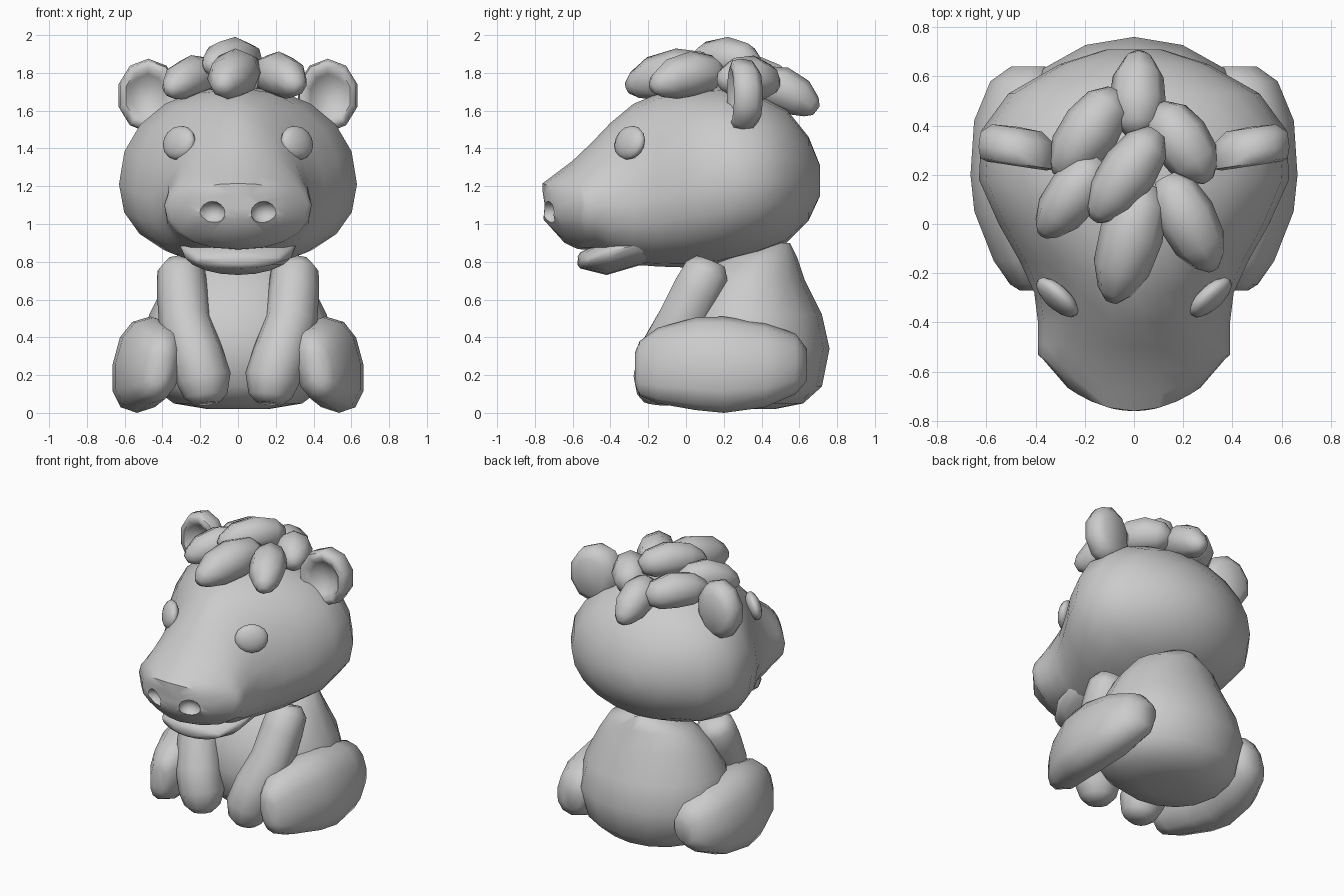
import bpy, bmesh, math
from mathutils import Vector, Matrix

if "Cube" in bpy.data.objects:
    bpy.data.objects.remove(bpy.data.objects["Cube"])

grey = bpy.data.materials.new("soft_grey")
grey.diffuse_color = (0.6, 0.6, 0.6, 1)
grey.use_nodes = True
grey.node_tree.nodes["Principled BSDF"].inputs["Base Color"].default_value = grey.diffuse_color


def finish(name, bm):
    bmesh.ops.recalc_face_normals(bm, faces=bm.faces)
    me = bpy.data.meshes.new(name)
    bm.to_mesh(me)
    bm.free()
    me.materials.append(grey)
    ob = bpy.data.objects.new(name, me)
    bpy.context.collection.objects.link(ob)
    return ob


def smooth(ob, angle=60):
    bpy.ops.object.select_all(action='DESELECT')
    ob.select_set(True)
    bpy.context.view_layer.objects.active = ob
    bpy.ops.object.shade_smooth_by_angle(angle=math.radians(angle))


def loft(name, rings):
    """Skin a list of equal-length point rings and cap both ends."""
    bm = bmesh.new()
    rows = [[bm.verts.new(p) for p in r] for r in rings]
    n = len(rows[0])
    for a, b in zip(rows, rows[1:]):
        for i in range(n):
            j = (i + 1) % n
            bm.faces.new((a[i], a[j], b[j], b[i]))
    bm.faces.new(rows[0])
    bm.faces.new(rows[-1])
    return finish(name, bm)


def section(y, w, top, mid, bot, nu=2.0, nl=2.0, bow=0.0, slant=0.0, xc=0.0, sides=20):
    """Cross-section facing y; bow sweeps the sides back, slant the underside."""
    pts = []
    for i in range(sides):
        a = 2 * math.pi * i / sides
        c, s = math.cos(a), math.sin(a)
        n, h = (nu, top - mid) if s > 0 else (nl, mid - bot)
        x = w * math.copysign(abs(c) ** (2 / n), c)
        z = mid + h * math.copysign(abs(s) ** (2 / n), s)
        pts.append(Vector((xc + x, y + bow * x * x + slant * max(0, 1.03 - z), z)))
    return pts


def tube(name, path, sides=10, ref=(1, 0, 0)):
    """Tube through (point, radius) stations."""
    pts = [Vector(p) for p, r in path]
    rings = []
    for i, (p, r) in enumerate(path):
        d = (pts[min(i + 1, len(pts) - 1)] - pts[max(i - 1, 0)]).normalized()
        u = Vector(ref)
        u = (u - d * u.dot(d)).normalized()
        v = d.cross(u)
        rings.append([pts[i] + r * (u * math.cos(a) + v * math.sin(a))
                      for a in (2 * math.pi * k / sides for k in range(sides))])
    return loft(name, rings)


def ball(name, loc, scale, rot=None, u=12, v=8):
    bm = bmesh.new()
    m = Matrix.Translation(loc) @ (rot or Matrix()) @ Matrix.Diagonal((*scale, 1))
    bmesh.ops.create_uvsphere(bm, u_segments=u, v_segments=v, radius=1, matrix=m)
    return finish(name, bm)


# Head with a blunt, undercut snout and narrow bridge
head = loft("head", [section(*r) for r in (
    (-.76, .10, 1.17, 1.10, 1.02, 2.2, 2.0, 1.3, .9),
    (-.76, .27, 1.215, 1.10, .90, 2.4, 2.0, 1.3, .9),
    (-.70, .37, 1.26, 1.10, .87, 2.0, 2.1, 1.1, .75),
    (-.60, .39, 1.335, 1.10, .865, 1.75, 2.2, .45, .3),
    (-.50, .39, 1.43, 1.10, .865, 1.65, 2.3, .1, .1),
    (-.40, .39, 1.535, 1.10, .815, 1.65, 2.3),
    (-.28, .405, 1.635, 1.10, .785, 1.75, 2.2),
    (-.15, .465, 1.69, 1.13, .775, 1.95, 2.2),
    (0, .55, 1.72, 1.17, .77, 2.1, 2.2),
    (.18, .63, 1.73, 1.21, .79, 2.15, 2.25),
    (.38, .62, 1.69, 1.22, .84, 2.15, 2.2),
    (.53, .51, 1.61, 1.23, .90, 2.1, 2.1),
    (.65, .30, 1.46, 1.23, 1.02),
    (.71, .11, 1.31, 1.23, 1.15))])

# Nostril hollows
for s in (-1, 1):
    cut = ball("nostril_cutter", (s * .14, -.735, 1.06), (.075, .065, .06))
    cut.hide_render = True
    mod = head.modifiers.new("nostril", 'BOOLEAN')
    mod.operation, mod.solver, mod.object = 'DIFFERENCE', 'EXACT', cut
    bpy.context.view_layer.objects.active = head
    bpy.ops.object.modifier_apply(modifier=mod.name)
    bpy.data.objects.remove(cut)
smooth(head, 50)

# Lower jaw closing the mouth behind a small front gap
smooth(loft("lower_jaw", [section(*r) for r in (
    (-.575, .10, .825, .81, .785, 2, 2, .9),
    (-.56, .22, .85, .81, .765, 2, 2, .9),
    (-.42, .295, .92, .86, .73, 2, 2, .3),
    (-.25, .31, .92, .89, .78),
    (-.08, .25, .92, .88, .80))]))

# Pear-shaped body: height, centre y, half depth, half width
body = []
for z, yc, ry, rx in ((.02, .33, .14, .16), (.05, .33, .29, .34), (.14, .33, .39, .46),
                      (.34, .33, .43, .515), (.52, .33, .39, .47), (.70, .34, .29, .38),
                      (.82, .39, .20, .29), (.90, .47, .08, .11)):
    body.append([Vector((rx * math.cos(a), yc + ry * math.sin(a), z))
                 for a in (2 * math.pi * k / 16 for k in range(16))])
smooth(loft("body", body))

for s, side in ((-1, "left"), (1, "right")):
    # Arm reaching down and inward to the paw
    smooth(tube(side + "_arm", [
        ((s * .295, .13, .80), .085), ((s * .30, .11, .75), .127),
        ((s * .295, .06, .65), .135), ((s * .28, -.02, .48), .14),
        ((s * .225, -.11, .31), .147), ((s * .18, -.14, .18), .145),
        ((s * .17, -.15, .09), .115), ((s * .165, -.155, .05), .07)]))

    # Outstretched hind leg, leaning inward at the top
    rings = [section(y, w, t, (t + b) / 2, b, 2.4, 2.3, 0, 0, s * xc, 12)
             for y, xc, w, t, b in (
                 (-.27, .42, .04, .32, .15), (-.245, .42, .08, .38, .09),
                 (-.15, .435, .135, .45, .05), (.05, .485, .165, .505, .015),
                 (.20, .50, .165, .51, 0), (.42, .485, .165, .475, .03),
                 (.58, .455, .13, .42, .10), (.64, .43, .07, .34, .17))]
    for ring in rings:
        for p in ring:
            p.x -= s * .14 * (p.z - .25)
    smooth(loft(side + "_leg", rings))

    # Cupped ear, turned from a dish profile (radius, depth)
    rings = []
    for r, d in ((.04, .085), (.65, .08), (.95, .04), (1, -.02), (.95, -.065),
                 (.76, -.075), (.58, -.045), (.3, -.015), (.04, -.01)):
        ring = []
        for k in range(10):
            a = 2 * math.pi * (k + .5) / 10
            x, z = .165 * r * math.cos(a), .195 * r * math.sin(a)
            ring.append(Vector((s * (.475 + x), .31 + d + .15 * x, 1.68 + z)))
        rings.append(ring)
    smooth(loft(side + "_ear", rings))

    # Eye, a flattened ball facing outward
    facing = Vector((s * .66, -.72, .25)).to_track_quat('Z', 'Y').to_matrix().to_4x4()
    smooth(ball(side + "_eye", (s * .312, -.298, 1.43), (.108, .093, .045), facing, 14, 8))

# Hair tufts: root, tip, half width
tufts = (((.01, .36, 1.75), (.02, .69, 1.60), .115),
         ((-.07, .53, 1.73), (-.31, .20, 1.73), .12),
         ((.10, .47, 1.73), (.30, .18, 1.75), .12),
         ((.09, .37, 1.85), (-.16, .02, 1.83), .115),
         ((-.14, .26, 1.79), (-.37, -.04, 1.70), .11),
         ((.05, .16, 1.80), (-.09, -.31, 1.72), .13),
         ((.13, .19, 1.79), (.32, -.18, 1.72), .12))
for i, (a, b, w) in enumerate(tufts):
    a, b = Vector(a), Vector(b)
    path = []
    for t, r in ((0, .4), (.15, .82), (.42, 1), (.72, .9), (.92, .55), (1, .25)):
        p = a.lerp(b, t) + Vector((0, 0, .035 * math.sin(math.pi * t)))
        path.append((p, w * r))
    smooth(tube("hair_tuft_%d" % (i + 1), path, 8, (0, 0, 1)))
